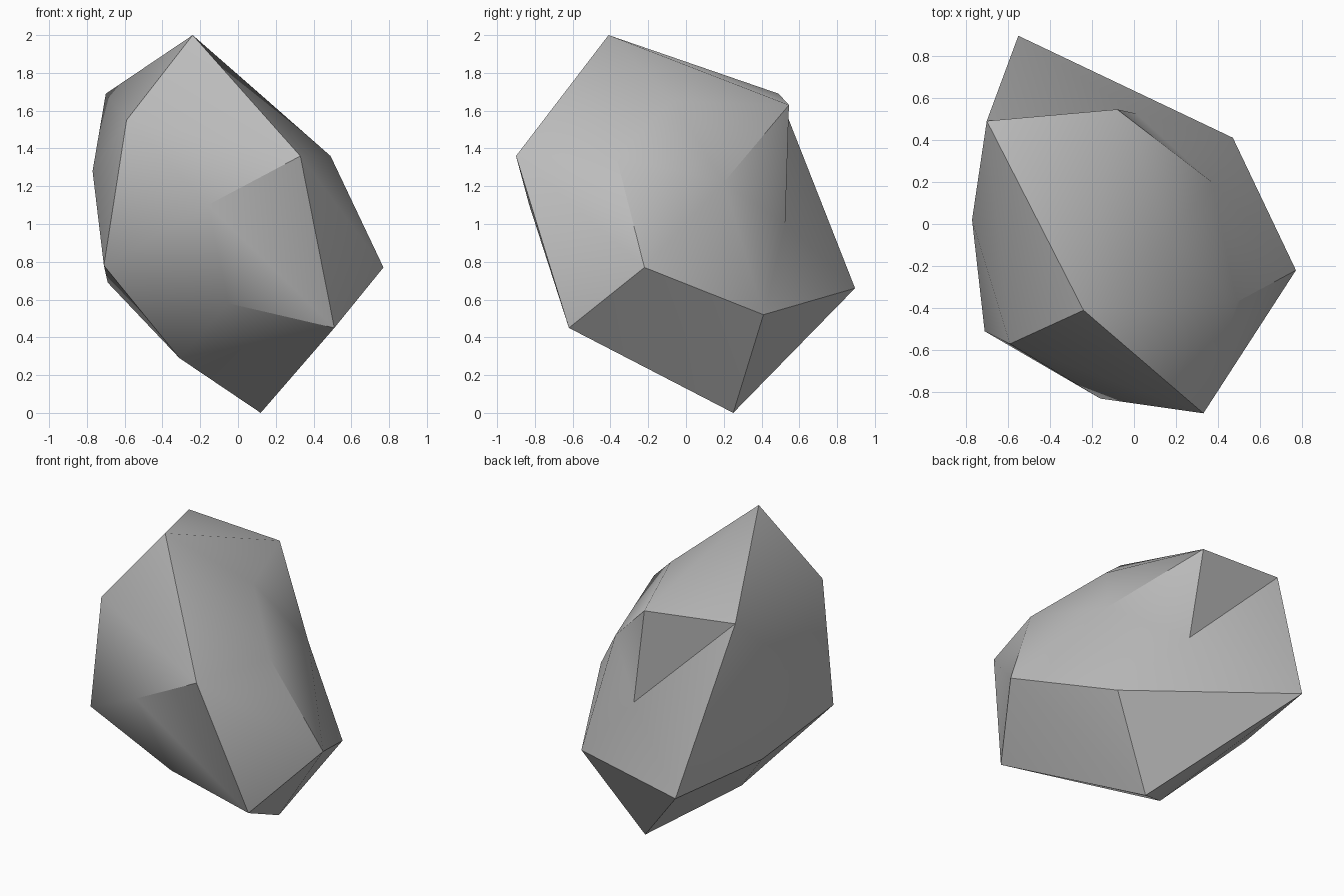
import bpy, bmesh, math

cube = bpy.data.objects.get("Cube")
if cube:
    bpy.data.objects.remove(cube)

# Stone colour
stone = bpy.data.materials.new("grey_stone")
stone.use_nodes = True
colour = (0.5, 0.5, 0.5, 1.0)
stone.diffuse_color = colour
bsdf = stone.node_tree.nodes["Principled BSDF"]
bsdf.inputs["Base Color"].default_value = colour
bsdf.inputs["Roughness"].default_value = 0.8

# Corners of the rock
corners = {
    "peak": (-0.24, -0.41, 2.0),
    "upper_front": (-0.59, -0.57, 1.55),
    "brow": (0.33, -0.90, 1.36),
    "shoulder": (0.49, -0.37, 1.36),
    "side_tip": (0.77, -0.22, 0.77),
    "lower_front": (0.51, -0.62, 0.45),
    "base": (0.12, 0.25, 0.0),
    "front_corner": (-0.71, -0.51, 0.78),
    "side_mid": (-0.77, 0.02, 1.28),
    "side_low": (-0.69, 0.20, 0.69),
    "under": (-0.31, -0.13, 0.29),
    "front_mid": (-0.16, -0.83, 1.10),
    "front_low": (-0.05, -0.62, 0.58),
    "ridge": (0.16, -0.07, 1.65),
    "back_top_a": (-0.70, 0.49, 1.69),
    "back_top_b": (-0.08, 0.545, 1.63),
    "back_side": (0.37, 0.20, 1.22),
    "back_low_b": (0.47, 0.41, 0.52),
    "back_low_a": (-0.55, 0.895, 0.66),
}

# Convex body
bm = bmesh.new()
verts = {name: bm.verts.new(co) for name, co in corners.items()}
bmesh.ops.convex_hull(bm, input=bm.verts[:])

# Chipped back: replace the faces around the chip with a fan to a sunken point
rim = [verts[n] for n in corners if n.startswith("back_")]
chip_faces = [f for f in bm.faces if all(v in rim for v in f.verts)]
bmesh.ops.delete(bm, geom=chip_faces, context="FACES")
chip = bm.verts.new((0.01, 0.525, 1.0))
for a, b in zip(rim, rim[1:] + rim[:1]):
    bm.faces.new((a, b, chip))
bmesh.ops.recalc_face_normals(bm, faces=bm.faces[:])

mesh = bpy.data.meshes.new("rock")
bm.to_mesh(mesh)
bm.free()
mesh.materials.append(stone)
rock = bpy.data.objects.new("rock", mesh)
bpy.context.collection.objects.link(rock)

# Soft shading across shallow folds, crisp steep edges
bpy.ops.object.select_all(action="DESELECT")
rock.select_set(True)
bpy.context.view_layer.objects.active = rock
bpy.ops.object.shade_smooth_by_angle(angle=math.radians(30))
